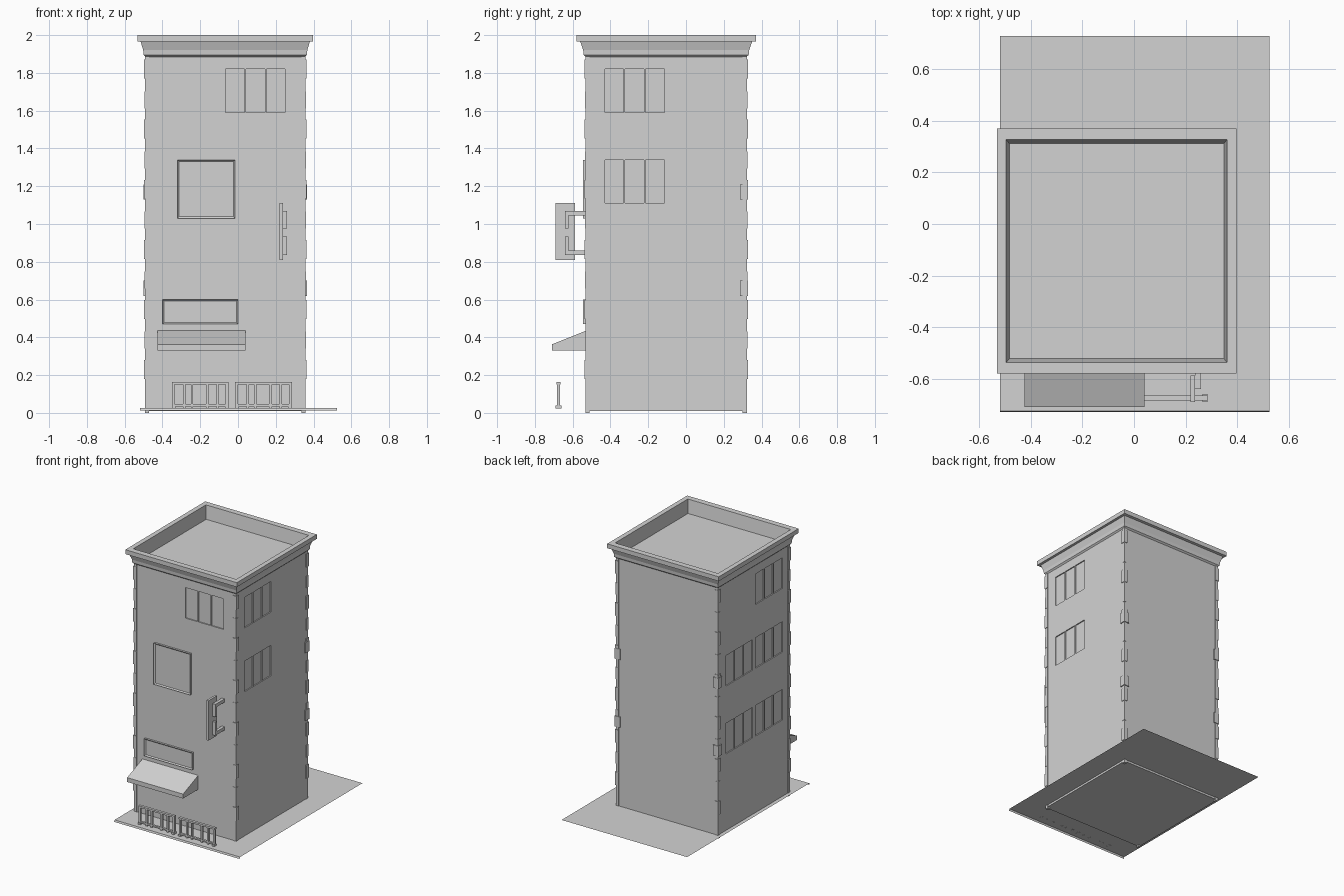
import bpy, bmesh

if "Cube" in bpy.data.objects:
    bpy.data.objects.remove(bpy.data.objects["Cube"])

stone = bpy.data.materials.new("plain_grey")
stone.diffuse_color = (0.65, 0.65, 0.65, 1)
stone.use_nodes = True
stone.node_tree.nodes["Principled BSDF"].inputs["Base Color"].default_value = stone.diffuse_color

X0, X1, Y0, Y1 = -0.49, 0.355, -0.53, 0.32      # wall planes
CX, CY = (X0 + X1) / 2, (Y0 + Y1) / 2


def finish(bm, name):
    bmesh.ops.recalc_face_normals(bm, faces=bm.faces)
    me = bpy.data.meshes.new(name)
    bm.to_mesh(me)
    bm.free()
    me.materials.append(stone)
    ob = bpy.data.objects.new(name, me)
    bpy.context.collection.objects.link(ob)
    return ob


def add_box(bm, x0, x1, y0, y1, z0, z1):
    v = bmesh.ops.create_cube(bm, size=1)["verts"]
    for p in v:
        p.co = (x1 if p.co.x > 0 else x0, y1 if p.co.y > 0 else y0, z1 if p.co.z > 0 else z0)
    return v


def boxes(name, items):
    bm = bmesh.new()
    for b in items:
        add_box(bm, *b)
    return finish(bm, name)


# Window panes: three shallow recesses per window, cut into the walls
DEPTH = 0.008


def panes(side, a, z):
    out = []
    for i in range(3):
        p, q = a + 0.108 * i, a + 0.108 * i + 0.100
        if side == "front":
            out.append((p, q, Y0 - 0.05, Y0 + DEPTH, z, z + 0.23))
        elif side == "right":
            out.append((X1 - DEPTH, X1 + 0.05, p, q, z, z + 0.23))
        else:
            out.append((X0 - 0.05, X0 + DEPTH, p, q, z, z + 0.23))
    return out


cuts = panes("front", -0.066, 1.59)
for z in (1.59, 1.11):
    cuts += panes("right", -0.43, z)
for a, z in ((-0.445, 1.59), (-0.445, 1.11), (-0.09, 1.11), (-0.445, 0.60), (-0.09, 0.60)):
    cuts += panes("left", a, z)
cutter = boxes("window_cutter", cuts)
cutter.hide_render = True

walls = boxes("walls", [(X0, X1, Y0, Y1, 0.01, 1.89)])
mod = walls.modifiers.new("windows", "BOOLEAN")
mod.operation = "DIFFERENCE"
mod.solver = "EXACT"
mod.object = cutter
bpy.context.view_layer.objects.active = walls
bpy.ops.object.modifier_apply(modifier=mod.name)
bpy.data.objects.remove(cutter)

# Flared cornice and parapet: square rings lofted upward, then down to the roof
bm = bmesh.new()
profile = [(0.0, 1.885), (0.010, 1.895), (0.012, 1.92), (0.025, 1.965),
           (0.042, 1.967), (0.042, 2.0), (0.006, 2.0), (-0.006, 1.90)]
prev = None
for o, z in profile:
    ring = [bm.verts.new(p) for p in ((X0 - o, Y0 - o * 1.2, z), (X1 + o, Y0 - o * 1.2, z),
                                      (X1 + o, Y1 + o * 1.2, z), (X0 - o, Y1 + o * 1.2, z))]
    if prev:
        for i in range(4):
            j = (i + 1) % 4
            bm.faces.new((prev[i], prev[j], ring[j], ring[i]))
    prev = ring
bm.faces.new(prev)
finish(bm, "cornice_and_roof")

# Corner strips with longer quoin blocks
strips, quoins = [], []
for sx, x in ((1, X0), (-1, X1)):
    for sy, y in ((1, Y0), (-1, Y1)):
        def corner(out, wide_x, wide_y, z0, z1):
            xs = sorted((x - sx * out, x + sx * wide_x))
            ys = sorted((y - sy * out, y + sy * wide_y))
            return (*xs, *ys, z0, z1)
        strips.append(corner(0.003, 0.02, 0.02, 0.0, 1.89))
        for i in range(6):
            z = 0.18 + 0.318 * i
            quoins.append(corner(0.007, 0.022, 0.022, z, z + 0.10))
            if i < 5:
                quoins.append(corner(0.005, 0.021, 0.021, z + 0.16, z + 0.25))
        if sy < 0:                                  # wide blocks on the back corners
            for z in (0.62, 1.13):
                quoins.append(corner(0.009, 0.035, 0.035, z, z + 0.08))
boxes("corner_strips", strips)
boxes("quoin_blocks", quoins)

# Framed wall panels
for name, x0, x1, z0, z1 in (("upper_panel", -0.32, -0.015, 1.03, 1.34),
                             ("lower_panel", -0.40, 0.0, 0.47, 0.60)):
    bm = bmesh.new()
    add_box(bm, x0, x1, Y0 - 0.015, Y0 + 0.002, z0, z1)
    bm.normal_update()
    face = [f for f in bm.faces if f.normal.y < -0.9]
    bmesh.ops.inset_region(bm, faces=face, thickness=0.012)
    bmesh.ops.translate(bm, verts=face[0].verts, vec=(0, 0.008, 0))
    finish(bm, name)

# Sloping awning
bm = bmesh.new()
for v in add_box(bm, -0.425, 0.04, -0.71, Y0, 0.33, 0.435):
    if v.co.y < -0.6 and v.co.z > 0.4:
        v.co.z = 0.363
finish(bm, "awning")

# Projecting board with two angled brackets
boxes("hanging_board", [(0.22, 0.237, -0.69, -0.588, 0.81, 1.11)])
boxes("board_brackets", [
    (0.237, 0.26, -0.64, Y0, 1.045, 1.07), (0.237, 0.26, -0.64, -0.622, 0.975, 1.045),
    (0.237, 0.26, -0.64, Y0, 0.835, 0.86), (0.237, 0.26, -0.64, -0.622, 0.86, 0.935)])

# Two low fences in front
for name, x in (("left_fence", -0.35), ("right_fence", -0.015)):
    parts = [(x, x + 0.30, -0.685, -0.665, 0.15, 0.163),
             (x, x + 0.30, -0.683, -0.667, 0.035, 0.046)]
    for p, w in ((0.0, 0.015), (0.06, 0.012), (0.10, 0.012), (0.18, 0.015), (0.235, 0.012), (0.285, 0.015)):
        parts.append((x + p, x + p + w, -0.683, -0.667, 0.024, 0.155))
    for p in (0.0, 0.28):
        parts.append((x + p, x + p + 0.02, -0.69, -0.66, 0.024, 0.038))
    boxes(name, parts)

# Pavement sheet with a turned-down front kerb
bm = bmesh.new()
rows = [[bm.verts.new((x, y, z)) for x in (-0.52, 0.525)]
        for y, z in ((-0.73, 0.012), (-0.725, 0.025), (0.73, 0.025))]
for a, b in zip(rows, rows[1:]):
    bm.faces.new((a[0], a[1], b[1], b[0]))
finish(bm, "pavement")
